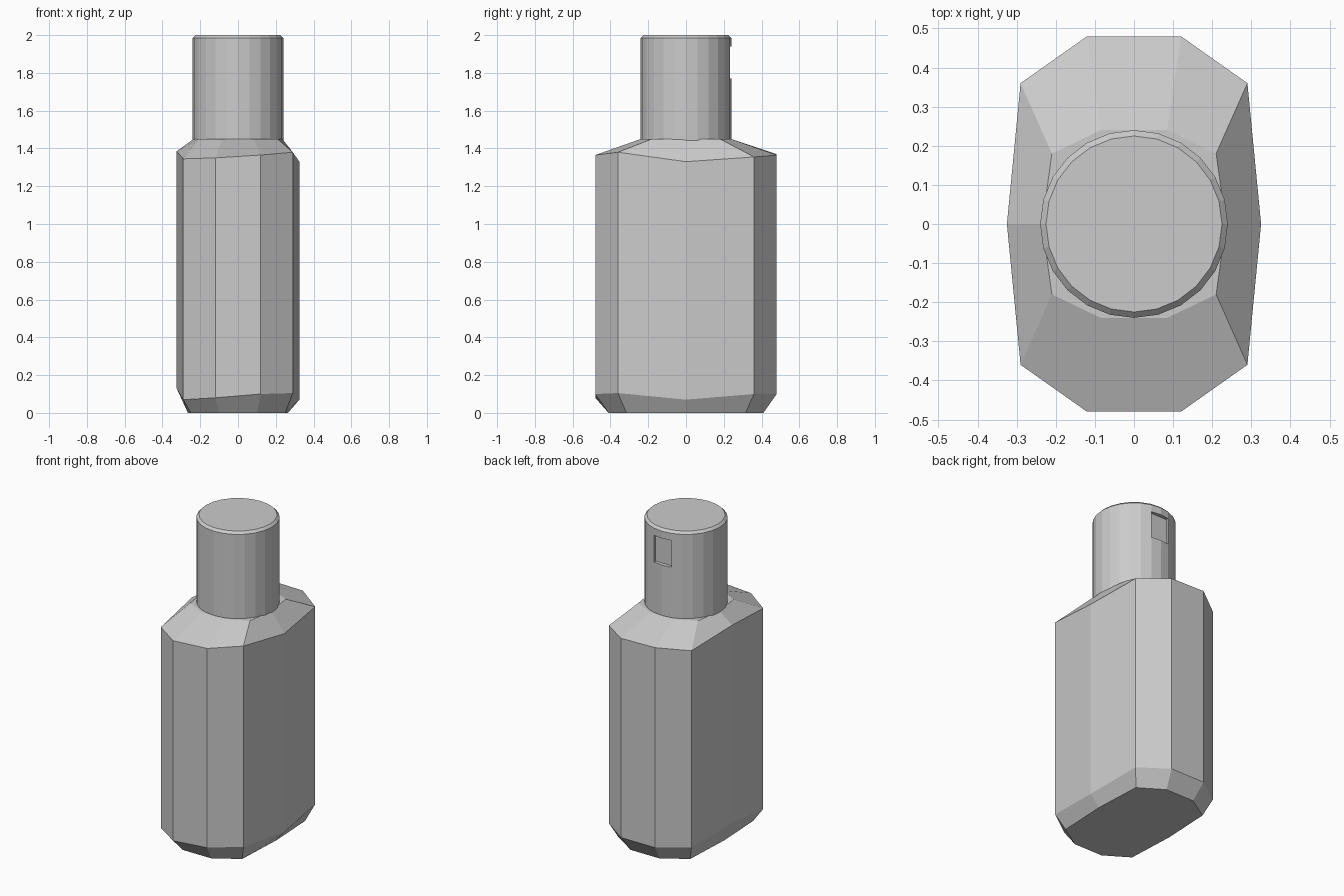
import bpy, bmesh, math

if "Cube" in bpy.data.objects:
    bpy.data.objects.remove(bpy.data.objects["Cube"])


def make_object(name, bm):
    bmesh.ops.recalc_face_normals(bm, faces=bm.faces)
    mesh = bpy.data.meshes.new(name)
    bm.to_mesh(mesh)
    bm.free()
    obj = bpy.data.objects.new(name, mesh)
    bpy.context.collection.objects.link(obj)
    return obj


def loft(name, rings):
    """Join rings of equal point count with faces and cap both ends."""
    bm = bmesh.new()
    loops = [[bm.verts.new(p) for p in ring] for ring in rings]
    n = len(loops[0])
    for a, b in zip(loops, loops[1:]):
        for i in range(n):
            j = (i + 1) % n
            bm.faces.new((a[i], a[j], b[j], b[i]))
    bm.faces.new(loops[0][::-1])
    bm.faces.new(loops[-1])
    return make_object(name, bm)


def decagon(waist, corner, end):
    """Ten-sided outline, mirrored in x and y, starting at +x."""
    (cx, cy), (ex, ey) = corner, end
    return [(waist, 0), (cx, cy), (ex, ey), (-ex, ey), (-cx, cy),
            (-waist, 0), (-cx, -cy), (-ex, -ey), (ex, -ey), (cx, -cy)]


def circle(r, z, n=24):
    return [(r * math.cos(2 * math.pi * i / n), r * math.sin(2 * math.pi * i / n), z)
            for i in range(n)]


# Body: ten-sided with slightly uneven, hand-cut edge heights
low = [0.07, 0.10, 0.10, 0.10, 0.10, 0.13, 0.07, 0.08, 0.10, 0.105]
high = [1.33, 1.355, 1.365, 1.37, 1.35, 1.385, 1.345, 1.35, 1.365, 1.38]
foot = decagon(0.265, (0.25, 0.315), (0.10, 0.41))
side = decagon(0.325, (0.29, 0.36), (0.12, 0.48))
shoulder = decagon(0.235, (0.21, 0.18), (0.085, 0.24))
loft("bottle_body", [
    [(x, y, 0) for x, y in foot],
    [(x, y, z) for (x, y), z in zip(side, low)],
    [(x, y, z) for (x, y), z in zip(side, high)],
    [(x, y, 1.45) for x, y in shoulder],
])

# Cap with a small chamfer at the top
cap = loft("cap", [circle(0.24, 1.42), circle(0.24, 1.985), circle(0.225, 2.0)])

# Shallow window recess in the back of the cap
bm = bmesh.new()
bmesh.ops.create_cube(bm, size=1)
bmesh.ops.scale(bm, vec=(0.124, 0.1, 0.17), verts=bm.verts)
bmesh.ops.translate(bm, vec=(0, 0.265, 1.855), verts=bm.verts)
cutter = make_object("window_cutter", bm)
cutter.hide_render = True
cutter.display_type = 'WIRE'
mod = cap.modifiers.new("window", 'BOOLEAN')
mod.operation = 'DIFFERENCE'
mod.solver = 'EXACT'
mod.object = cutter
